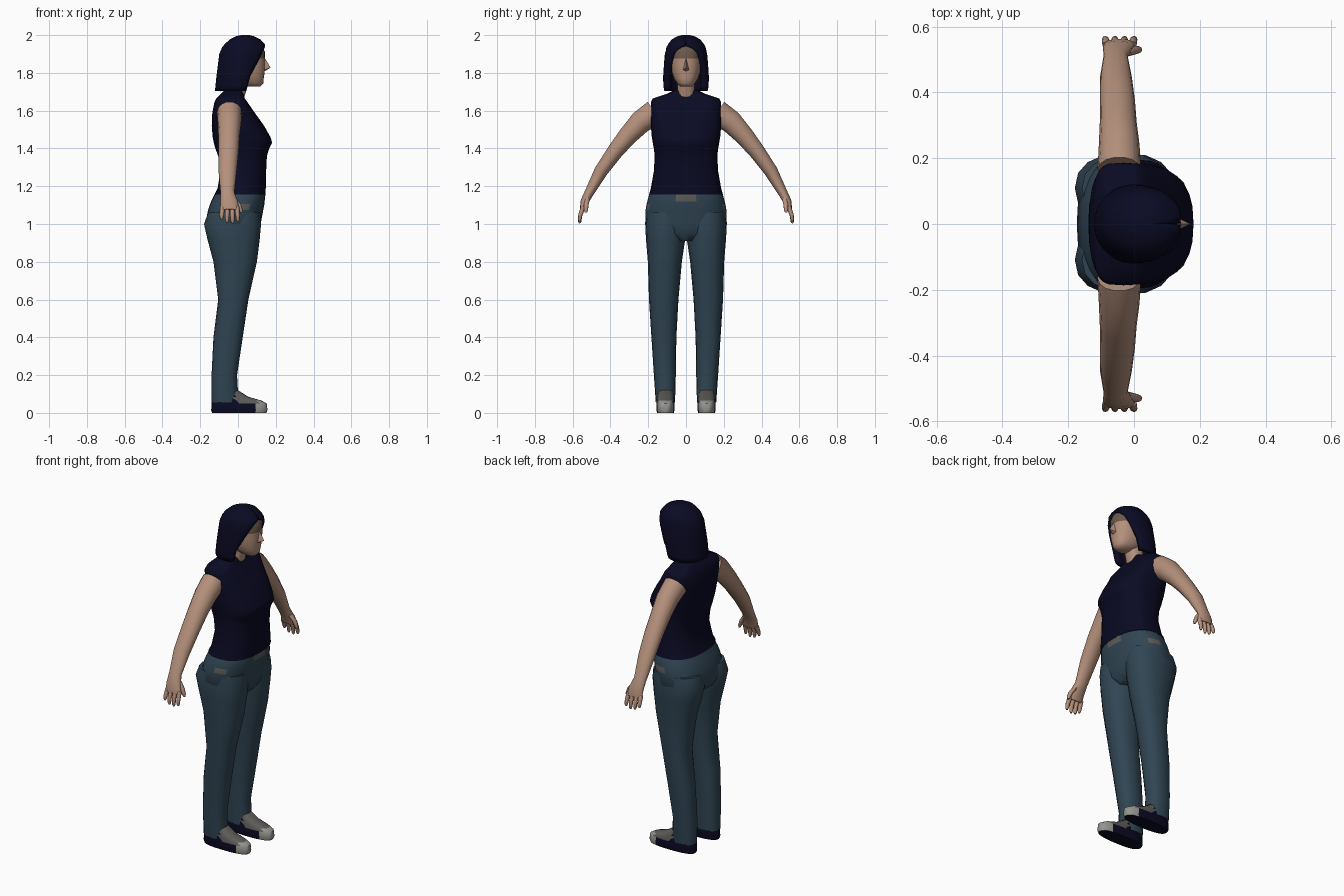
import bpy, bmesh, math
from mathutils import Vector

if "Cube" in bpy.data.objects:
    bpy.data.objects.remove(bpy.data.objects["Cube"])


def material(name, r, g, b):
    m = bpy.data.materials.new(name)
    m.diffuse_color = (r, g, b, 1)
    m.use_nodes = True
    m.node_tree.nodes["Principled BSDF"].inputs["Base Color"].default_value = m.diffuse_color
    return m


NAVY = material("navy", .003, .003, .017)
SKIN = material("skin", .46, .28, .20)
BROW = material("shaded skin", .15, .10, .068)
DENIM = material("slate denim", .030, .060, .088)
GREY = material("worn grey", .11, .105, .095)
PALE = material("pale grey", .30, .30, .28)


def finish(bm, name, mats, rule=None, angle=50):
    bmesh.ops.recalc_face_normals(bm, faces=bm.faces)
    bm.normal_update()
    if rule:
        for f in bm.faces:
            f.material_index = rule(f.calc_center_median(), f.normal)
    me = bpy.data.meshes.new(name)
    bm.to_mesh(me)
    bm.free()
    for m in mats:
        me.materials.append(m)
    ob = bpy.data.objects.new(name, me)
    bpy.context.collection.objects.link(ob)
    bpy.ops.object.select_all(action='DESELECT')
    ob.select_set(True)
    bpy.context.view_layer.objects.active = ob
    bpy.ops.object.shade_smooth_by_angle(angle=math.radians(angle))
    return ob


def ring(c, u, v, n, p=2.0):
    """Superellipse ring around c, spanned by u and v."""
    pts = []
    for i in range(n):
        a = 2 * math.pi * i / n
        ca, sa = math.cos(a), math.sin(a)
        pts.append(c + u * math.copysign(abs(ca) ** (2 / p), ca)
                   + v * math.copysign(abs(sa) ** (2 / p), sa))
    return pts


def skin_rings(rings, closed=True, caps=True):
    bm = bmesh.new()
    rows = [[bm.verts.new(p) for p in r] for r in rings]
    n = len(rows[0])
    for a, b in zip(rows, rows[1:]):
        for i in range(n if closed else n - 1):
            j = (i + 1) % n
            bm.faces.new((a[i], a[j], b[j], b[i]))
    if caps:
        bm.faces.new(rows[0])
        bm.faces.new(rows[-1])
    return bm


def stack(name, sections, mats, n=20, p=2.3, cy=0, side=1, rule=None):
    """Loft of level sections: (z, back x, front x, half width[, centre y[, exponent]])."""
    rings = []
    for s in sections:
        z, xb, xf, ry = s[:4]
        y = (s[4] if len(s) > 4 else cy) * side
        e = s[5] if len(s) > 5 else p
        rings.append(ring(Vector(((xb + xf) / 2, y, z)), Vector(((xf - xb) / 2, 0, 0)),
                          Vector((0, ry, 0)), n, e))
    return finish(skin_rings(rings), name, mats, rule)


def limb(name, path, mats, side, n=12):
    """Tube along a path in the y-z plane: (x, y, z, half width in x, half thickness)."""
    rings = []
    for i, (x, y, z, rx, rt) in enumerate(path):
        a, b = path[max(i - 1, 0)], path[min(i + 1, len(path) - 1)]
        t = Vector((0, b[1] - a[1], b[2] - a[2])).normalized()
        v = Vector((0, -t.z * side, t.y)) * rt
        rings.append(ring(Vector((x, y * side, z)), Vector((rx, 0, 0)), v, n))
    return finish(skin_rings(rings), name, mats)


# Sleeveless shirt
stack("shirt", [
    (1.155, -.125, .146, .196), (1.19, -.108, .147, .186), (1.28, -.092, .149, .170),
    (1.36, -.105, .153, .166), (1.40, -.12, .165, .170), (1.43, -.128, .181, .176),
    (1.46, -.134, .172, .181), (1.52, -.139, .138, .186, 0, 2.6), (1.59, -.136, .088, .187, 0, 3),
    (1.645, -.125, .05, .186, 0, 3.8), (1.665, -.115, .035, .175, 0, 3.8),
    (1.69, -.09, .028, .10, 0, 3), (1.71, -.068, .022, .058)], [NAVY], n=28, p=2.5)


# Trousers: hips with worn patches, and two legs
def hip_rule(c, n):
    if 1.12 < c.z < 1.155 and c.x > .12 and abs(c.y) < .07:
        return 1
    if 1.075 < c.z < 1.105 and -.005 < c.x < .075 and abs(c.y) > .15:
        return 1
    return 0


stack("trouser_hips", [
    (1.165, -.12, .143, .188), (1.155, -.125, .145, .195), (1.12, -.142, .141, .205),
    (1.105, -.148, .14, .209), (1.075, -.158, .134, .214), (1.0, -.174, .120, .216),
    (.95, -.15, .11, .18), (.91, -.10, .08, .10)], [DENIM, GREY], n=28, rule=hip_rule)


def shoe_rule(c, n):
    if c.x > .10 and c.z > .005:
        return 2
    return 1 if c.x > -.02 and c.z > .05 else 0


ARM = [(-.045, .165, 1.59, .066, .07), (-.045, .24, 1.54, .062, .062),
       (-.048, .31, 1.465, .056, .052), (-.05, .375, 1.385, .053, .044),
       (-.055, .45, 1.28, .048, .037), (-.056, .51, 1.17, .037, .026),
       (-.048, .537, 1.12, .046, .022), (-.043, .548, 1.075, .050, .015)]

for side, label in ((1, "left"), (-1, "right")):
    stack(label + "_trouser_leg", [
        (1.06, -.158, .118, .10, .108), (1.0, -.180, .122, .107, .109),
        (.92, -.162, .115, .104, .108), (.8, -.13, .10, .090, .112),
        (.6, -.105, .055, .078, .118), (.4, -.13, .025, .066, .117),
        (.2, -.14, -.005, .058, .112), (.055, -.139, .003, .051, .109)],
        [DENIM], n=16, side=side)
    # Shoes
    stack(label + "_shoe", [
        (0, -.138, .150, .044), (.015, -.142, .156, .048), (.05, -.14, .152, .048),
        (.065, -.138, .125, .046), (.085, -.136, .055, .044), (.12, -.125, .0, .04)],
        [NAVY, GREY, PALE], n=24, p=2.6, cy=.109, side=side, rule=shoe_rule)
    # Arms and hands
    limb(label + "_arm", ARM, [SKIN], side, n=14)
    for i, tip in enumerate((1.025, 1.008, 1.004, 1.014)):
        x = -.083 + .026 * i
        limb(label + "_finger", [(x, .543, 1.09, .013, .013), (x - .003 + .002 * i, .559, 1.05, .012, .011),
                                 (x - .004 + .003 * i, .563, tip + .01, .010, .009),
                                 (x - .004 + .003 * i, .562, tip, .005, .005)], [SKIN], side, n=8)
    limb(label + "_thumb", [(-.025, .522, 1.14, .016, .014), (.002, .528, 1.105, .014, .013),
                            (.014, .53, 1.075, .011, .011), (.018, .53, 1.06, .006, .006)],
         [SKIN], side, n=8)

# Neck and head
stack("neck", [(1.66, -.065, .03, .055), (1.70, -.055, .042, .046), (1.78, -.04, .06, .046)],
      [SKIN], n=16)
stack("head", [
    (1.728, .045, .118, .03), (1.745, .0, .134, .048), (1.77, -.04, .136, .064),
    (1.80, -.06, .141, .074), (1.84, -.075, .142, .08), (1.875, -.08, .142, .082),
    (1.91, -.08, .143, .082), (1.945, -.07, .128, .074), (1.965, -.04, .10, .05)],
    [SKIN, BROW], n=24, p=2.3, rule=lambda c, n: 1 if c.z > 1.875 else 0)

# Nose
bm = bmesh.new()
top, tip, base, l, r = [bm.verts.new(p) for p in (
    (.138, 0, 1.885), (.173, 0, 1.828), (.135, 0, 1.805), (.128, .021, 1.812), (.128, -.021, 1.812))]
for f in ((top, tip, l), (top, r, tip), (tip, base, l), (tip, r, base), (top, l, base), (top, base, r)):
    bm.faces.new(f)
finish(bm, "nose", [SKIN])

# Bobbed hair: shell open at the face, (z, back x, front x, half width, opening in degrees)
rings = []
for z, xb, xf, ry, gap in [
        (1.705, -.122, .105, .115, 62), (1.73, -.120, .11, .12, 61), (1.78, -.115, .122, .121, 59),
        (1.85, -.106, .145, .117, 50), (1.90, -.10, .155, .112, 40), (1.935, -.085, .152, .104, 24),
        (1.952, -.072, .142, .096, 2), (1.978, -.043, .118, .075, 1), (1.994, -.01, .085, .045, 1),
        (2.0, .015, .06, .02, 1)]:
    cx, rx, g = (xb + xf) / 2, (xf - xb) / 2, math.radians(gap)
    rings.append([Vector((cx + rx * math.cos(a), ry * math.sin(a), z))
                  for a in (g + (2 * math.pi - 2 * g) * i / 23 for i in range(24))])
bm = skin_rings(rings, closed=False, caps=False)
bm.faces.new(bm.verts[:][-24:]) if not bm.verts.ensure_lookup_table() else None
hair = finish(bm, "hair", [NAVY])
shell = hair.modifiers.new("thickness", 'SOLIDIFY')
shell.thickness = .03
shell.offset = -1
